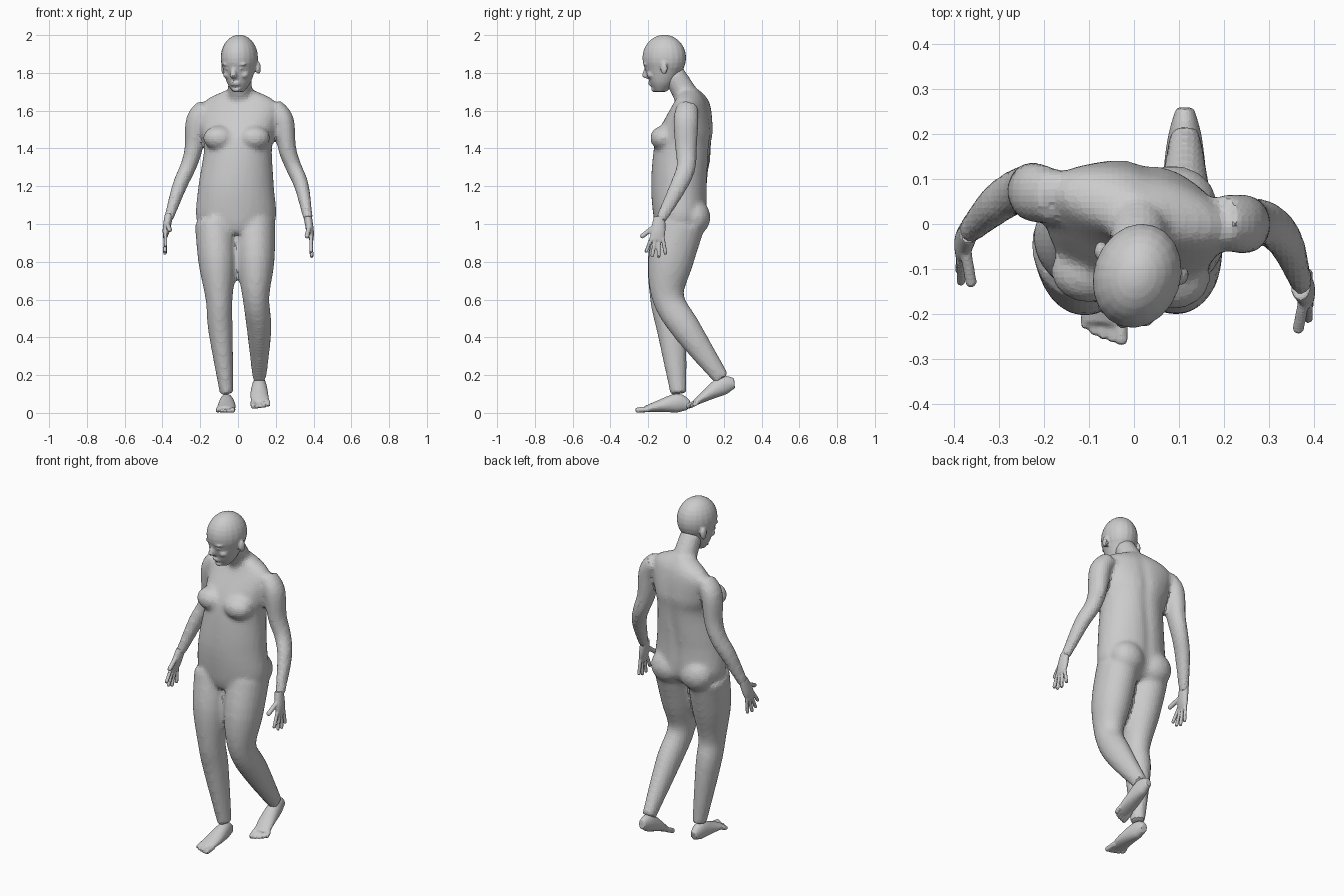
import bpy, bmesh
from math import sin, cos, tau, radians, exp
from mathutils import Vector, Matrix

default_cube = bpy.data.objects.get("Cube")
if default_cube:
    bpy.data.objects.remove(default_cube)

grey = bpy.data.materials.new("plain_grey")
grey.use_nodes = True
grey.diffuse_color = (0.6, 0.6, 0.6, 1)
grey.node_tree.nodes["Principled BSDF"].inputs["Base Color"].default_value = grey.diffuse_color


def flowing(keys, steps=4):
    """Pass a smooth curve through a few key ellipses."""
    keys = [Vector(key) for key in keys]
    result = []
    for i in range(len(keys) - 1):
        start, end = keys[i], keys[i + 1]
        leave = (end - keys[max(i - 1, 0)]) / 2
        arrive = (keys[min(i + 2, len(keys) - 1)] - start) / 2
        for step in range(steps):
            t = step / steps
            blend = t * t * (3 - 2 * t)
            result.append(start.lerp(end, blend)
                          + leave * t * (1 - t) ** 2 - arrive * t * t * (1 - t))
    return result + [keys[-1]]


def loft(bm, keys, place=Matrix(), level=False, yaw=None, groove=0, sides=24):
    """Skin ellipses given as x, y, z, half width, half depth."""
    rings = flowing(keys)
    loops = []
    for i, ring in enumerate(rings):
        centre, width, depth = Vector(ring[:3]), ring[3], ring[4]
        before, after = rings[max(i - 1, 0)], rings[min(i + 1, len(rings) - 1)]
        along = Vector((0, 0, 1)) if level else (Vector(after[:3]) - Vector(before[:3])).normalized()
        across = (Vector((1, 0, 0)) - along * along.x).normalized()
        if yaw:
            across = Matrix.Rotation(yaw(centre.z), 3, 'Z') @ across
        outward = along.cross(across)
        loop = []
        for side in range(sides):
            angle = tau * side / sides
            u, v = width * cos(angle), depth * sin(angle)
            if v > 0:
                v *= 1 - groove * exp(-(u / 0.03) ** 2)
            loop.append(bm.verts.new(place @ (centre + across * u + outward * v)))
        loops.append(loop)
    for lower, upper in zip(loops, loops[1:]):
        for side in range(sides):
            following = (side + 1) % sides
            bm.faces.new((lower[side], lower[following], upper[following], upper[side]))
    bm.faces.new(loops[0][::-1])
    bm.faces.new(loops[-1])


def limb(bm, joints, radii):
    """A limb slightly deeper than it is wide."""
    loft(bm, [(*joint, radius, radius * 1.2) for joint, radius in zip(joints, radii)])


def ball(bm, centre, size, place=Matrix()):
    matrix = place @ Matrix.Translation(centre) @ Matrix.Diagonal((*size, 1))
    bmesh.ops.create_uvsphere(bm, u_segments=20, v_segments=14, radius=1, matrix=matrix)


def digit(bm, start, end, radius, place):
    """A finger or toe with a rounded tip."""
    loft(bm, [(*start, radius, radius), (*end, radius, radius)], place, sides=12)
    ball(bm, end, (radius, radius, radius), place)


def finish(name, bm, voxel, rounds):
    """Fuse the overlapping masses into one skin."""
    bmesh.ops.recalc_face_normals(bm, faces=bm.faces)
    mesh = bpy.data.meshes.new(name)
    bm.to_mesh(mesh)
    bm.free()
    mesh.materials.append(grey)
    part = bpy.data.objects.new(name, mesh)
    bpy.context.collection.objects.link(part)
    fuse = part.modifiers.new("fuse", 'REMESH')
    fuse.mode = 'VOXEL'
    fuse.voxel_size = voxel
    soften = part.modifiers.new("soften", 'SMOOTH')
    soften.factor = 0.5
    soften.iterations = rounds


def chest_twist(height):
    """The shoulders turn to the right above the waist."""
    return radians(-14) * min(max((height - 1.2) / 0.4, 0), 1)


# Torso, neck, chest and seat
body = bmesh.new()
loft(body, [(-.01, -.05, .95, .13, .1), (-.01, -.03, 1.02, .21, .14),
            (-.01, -.035, 1.2, .2, .15), (0, -.02, 1.4, .18, .15),
            (0, 0, 1.5, .2, .14), (.01, .03, 1.64, .2, .085), (.01, .02, 1.71, .07, .05)],
     level=True, yaw=chest_twist, groove=.08, sides=32)
loft(body, [(.01, .03, 1.62, .07, .07), (.01, -.01, 1.7, .065, .065), (.01, -.07, 1.8, .06, .06)])
for x, y in ((-.1, -.105), (.085, -.12)):
    ball(body, (x, y, 1.455), (.085, .07, .065))
for x in (-.105, .085):
    ball(body, (x, .045, 1.035), (.1, .085, .095))

# Arms
arm_radii = (.048, .056, .048, .043, .039, .025)
limb(body, [(-.17, .06, 1.62), (-.22, .07, 1.55), (-.235, .075, 1.4),
            (-.265, .07, 1.3), (-.31, .04, 1.2), (-.37, -.02, 1.02)], arm_radii)
limb(body, [(.19, .01, 1.62), (.24, 0, 1.55), (.26, 0, 1.4),
            (.295, 0, 1.3), (.337, -.04, 1.2), (.373, -.135, 1.02)], arm_radii)

# Legs: the right is planted, the left trails with a bent knee
leg_radii = (.108, .1, .071, .065, .036)
limb(body, [(-.12, -.04, 1), (-.11, -.085, .8), (-.1, -.105, .6),
            (-.093, -.077, .44), (-.06, -.04, .1)], leg_radii)
limb(body, [(.09, -.03, 1), (.093, -.082, .8), (.095, -.095, .61),
            (.112, .005, .44), (.113, .19, .18)], leg_radii)
finish("body", body, .014, 5)

# Head, turned a little to its right
head = bmesh.new()
turn = Matrix.Translation((.007, -.115, 0)) @ Matrix.Rotation(radians(-18), 4, 'Z')
ball(head, (0, 0, 1.88), (.097, .118, .122), turn)
loft(head, [(0, -.02, 1.7, .03, .03), (0, -.01, 1.75, .063, .068), (0, 0, 1.84, .09, .11)],
     turn, level=True)
# Nose, lips and chin
loft(head, [(0, -.095, 1.835, .009, .01), (0, -.105, 1.785, .018, .018),
            (0, -.09, 1.77, .012, .01)], turn, level=True, sides=12)
for z, depth in ((1.748, -.074), (1.736, -.068)):
    ball(head, (0, depth, z), (.027, .016, .006), turn)
ball(head, (0, -.056, 1.712), (.024, .016, .014), turn)
# Brows, eyes, cheeks and ears
for side in (-1, 1):
    ball(head, (side * .036, -.088, 1.845), (.032, .018, .008), turn)
    ball(head, (side * .034, -.083, 1.822), (.016, .014, .009), turn)
    ball(head, (side * .045, -.058, 1.79), (.026, .024, .02), turn)
    ball(head, (side * .097, .03, 1.825), (.012, .02, .034), turn)
finish("head", head, .007, 3)


def make_hand(name, side, wrist, pitch):
    hand = bmesh.new()
    place = (Matrix.Translation(wrist) @ Matrix.Rotation(radians(pitch), 4, 'X')
             @ Matrix.Rotation(radians(-9 * side), 4, 'Y'))
    loft(hand, [(0, 0, .03, .022, .03), (0, 0, -.05, .02, .039), (0, 0, -.1, .01, .036)],
         place, level=True)
    for spread, reach in zip((-1.5, -.5, .5, 1.5), (.16, .18, .18, .16)):
        digit(hand, (0, spread * .02, -.085), (-side * .012, spread * .034, -reach), .01, place)
    digit(hand, (0, -.02, -.025), (-side * .022, -.08, -.08), .013, place)
    finish(name, hand, .005, 3)


make_hand("left_hand", 1, (.374, -.143, 1.01), -6)
make_hand("right_hand", -1, (-.371, -.025, 1.02), -20)


def make_foot(name, side, heel, pitch):
    foot = bmesh.new()
    place = Matrix.Translation(heel) @ Matrix.Rotation(radians(pitch), 4, 'X')
    loft(foot, [(0, .01, .04, .02, .027), (0, -.05, .052, .037, .05),
                (0, -.15, .035, .048, .031), (side * .008, -.225, .019, .046, .015)], place)
    for toe in range(5):
        radius = .011 if toe else .015
        x = side * (.02 * toe - .032)
        digit(foot, (x, -.2, .02), (x, .002 * toe * toe - .26, radius), radius, place)
    finish(name, foot, .006, 3)


make_foot("right_foot", -1, (-.06, .005, 0), 0)
make_foot("left_foot", 1, (.113, .262, .115), 21)
